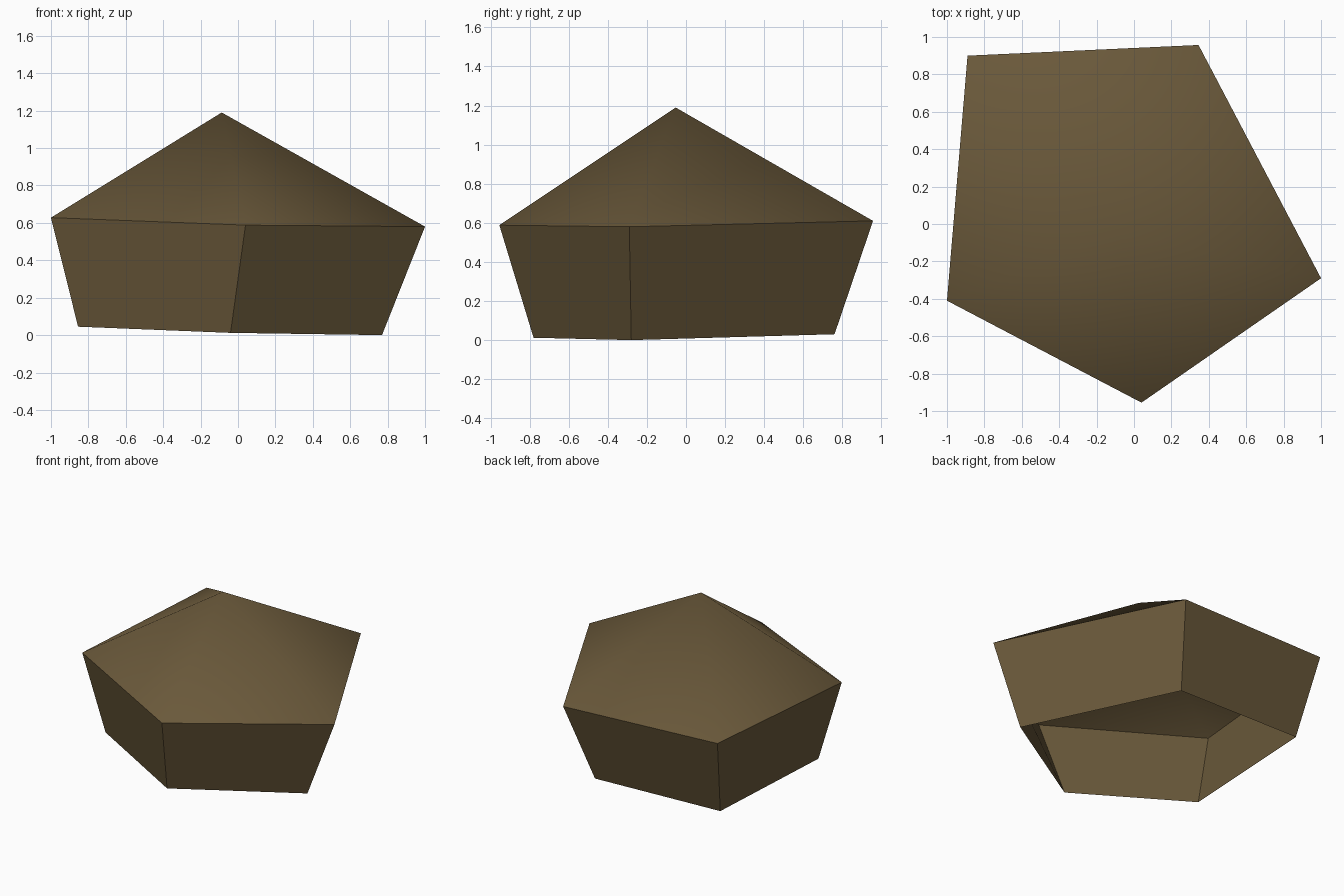
import bpy, bmesh

if "Cube" in bpy.data.objects:
    bpy.data.objects.remove(bpy.data.objects["Cube"])

# One flat brown colour
brown = bpy.data.materials.new("earth brown")
brown.diffuse_color = (0.145, 0.1, 0.043, 1.0)
brown.use_nodes = True
brown.node_tree.nodes["Principled BSDF"].inputs["Base Color"].default_value = brown.diffuse_color

# Five corners, anticlockwise from above: upper rim and narrower lower rim
rim = [(0.04, -0.955, 0.588), (1.0, -0.29, 0.58), (0.345, 0.957, 0.61),
       (-0.89, 0.90, 0.642), (-1.0, -0.41, 0.628)]
base = [(-0.04, -0.78, 0.012), (0.77, -0.28, 0.0), (0.22, 0.76, 0.03),
        (-0.805, 0.745, 0.055), (-0.855, -0.342, 0.045)]
apex = (-0.087, -0.053, 1.19)

bm = bmesh.new()
top = [bm.verts.new(p) for p in rim]
low = [bm.verts.new(p) for p in base]
tip = bm.verts.new(apex)
for i in range(5):
    j = (i + 1) % 5
    # Flat leaning wall, open underneath
    bm.faces.new((low[i], low[j], top[j], top[i])).smooth = False
    # Softly shaded roof facet
    bm.faces.new((top[i], top[j], tip)).smooth = True
# Keep the rim and wall corners crisp
for e in bm.edges:
    e.smooth = all(f.smooth for f in e.link_faces)

mesh = bpy.data.meshes.new("pointed_shell")
bm.to_mesh(mesh)
bm.free()
mesh.materials.append(brown)
shell = bpy.data.objects.new("pointed_shell", mesh)
bpy.context.collection.objects.link(shell)
